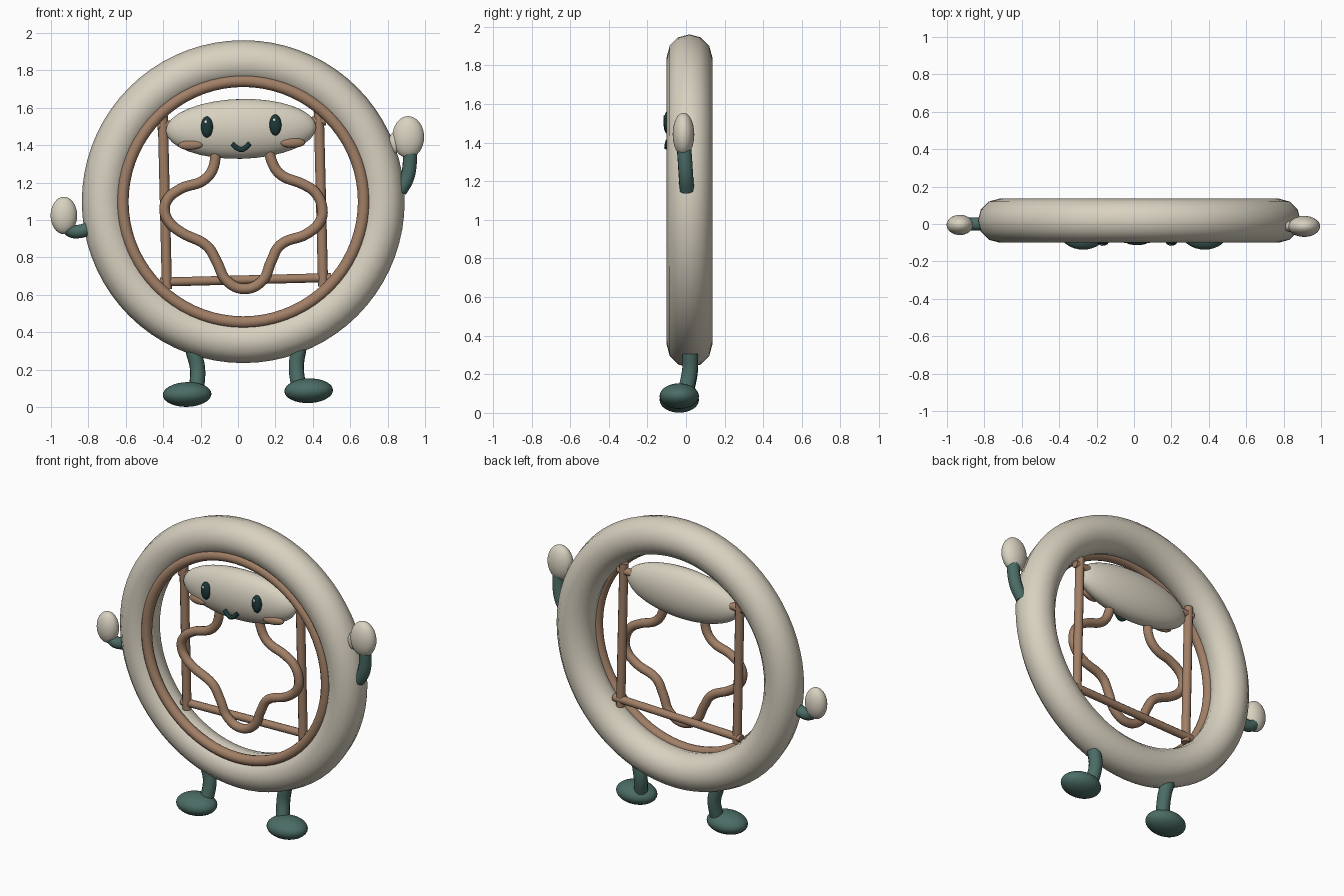
import bpy, math

if "Cube" in bpy.data.objects:
    bpy.data.objects.remove(bpy.data.objects["Cube"])


def material(name, rgb):
    m = bpy.data.materials.new(name)
    m.diffuse_color = (*rgb, 1)
    m.use_nodes = True
    m.node_tree.nodes["Principled BSDF"].inputs["Base Color"].default_value = m.diffuse_color
    return m


CREAM = material("cream", (0.69, 0.64, 0.53))
BROWN = material("wood_brown", (0.36, 0.215, 0.135))
GREEN = material("deep_green", (0.07, 0.15, 0.13))
DARK = material("dark_teal", (0.012, 0.04, 0.04))
WHITE = material("eye_white", (0.8, 0.8, 0.78))


def finish(name, mat):
    ob = bpy.context.object
    ob.name = name
    ob.data.materials.clear()
    ob.data.materials.append(mat)
    bpy.ops.object.shade_smooth()
    return ob


def ellipsoid(name, center, radii, mat, tilt=0.0, turn=0.0):
    bpy.ops.mesh.primitive_uv_sphere_add(segments=32, ring_count=16, location=center,
                                         rotation=(0, tilt, turn))
    bpy.context.object.scale = radii
    return finish(name, mat)


def ring(name, center, major, minor, sides, mat):
    bpy.ops.mesh.primitive_torus_add(location=center, rotation=(math.pi / 2, 0, 0),
                                     major_radius=major, minor_radius=minor,
                                     major_segments=72, minor_segments=sides)
    return finish(name, mat)


def tube(name, points, radius, mat):
    """Round capped tube running smoothly through the points."""
    cu = bpy.data.curves.new(name, 'CURVE')
    cu.dimensions = '3D'
    cu.bevel_depth = radius
    cu.bevel_resolution = 4
    cu.resolution_u = 6
    cu.use_fill_caps = True
    sp = cu.splines.new('BEZIER')
    sp.bezier_points.add(len(points) - 1)
    for bp, co in zip(sp.bezier_points, points):
        bp.co = co
        bp.handle_left_type = bp.handle_right_type = 'AUTO'
    ob = bpy.data.objects.new(name, cu)
    bpy.context.collection.objects.link(ob)
    bpy.ops.object.select_all(action='DESELECT')
    ob.select_set(True)
    bpy.context.view_layer.objects.active = ob
    bpy.ops.object.convert(target='MESH')
    finish(name, mat)
    bpy.ops.object.shade_smooth_by_angle(angle=math.radians(50))


# Hoop body and thin inner ring near its front
ring("hoop_body", (0.028, 0.018, 1.098), 0.745, 0.118, 12, CREAM)
ring("inner_ring", (0.028, -0.055, 1.098), 0.645, 0.032, 12, BROWN)

# Square frame of rods with overlapping ends
tube("left_post", [(-0.402, 0.02, 1.555), (-0.38, 0.02, 0.63)], 0.027, BROWN)
tube("right_post", [(0.432, 0.02, 1.58), (0.455, 0.02, 0.645)], 0.027, BROWN)
tube("bottom_bar", [(-0.417, 0.025, 0.668), (0.497, 0.025, 0.692)], 0.024, BROWN)
tube("top_bar", [(-0.43, 0.02, 1.505), (0.47, 0.02, 1.53)], 0.024, BROWN)

# Wavy star-shaped cord hanging from the head
wave = [(-0.125, 1.42), (-0.13, 1.285), (-0.18, 1.215), (-0.31, 1.165), (-0.38, 1.105),
        (-0.392, 1.045), (-0.365, 0.985), (-0.305, 0.935), (-0.165, 0.86), (-0.115, 0.78),
        (-0.06, 0.675), (0.035, 0.632), (0.13, 0.675), (0.178, 0.78), (0.225, 0.865),
        (0.375, 0.93), (0.44, 0.995), (0.45, 1.065), (0.41, 1.15), (0.35, 1.19),
        (0.225, 1.245), (0.18, 1.315), (0.162, 1.42)]
tube("wavy_cord", [(x, -0.02, z) for x, z in wave], 0.028, BROWN)

# Head and face
ellipsoid("head", (0.016, 0, 1.487), (0.402, 0.102, 0.16), CREAM, tilt=-0.025)
for side, x, z in (("left", -0.166, 1.497), ("right", 0.2, 1.508)):
    ellipsoid(side + "_eye", (x, -0.092, z), (0.032, 0.024, 0.056), DARK)
    ellipsoid(side + "_eye_glint", (x - 0.006, -0.112, z + 0.027), (0.008, 0.005, 0.009), WHITE)
for side, x, z, turn in (("left", -0.254, 1.401, -0.2), ("right", 0.294, 1.412, 0.2)):
    ellipsoid(side + "_cheek", (x, -0.055, z), (0.067, 0.02, 0.026), BROWN, -0.03, turn)
tube("mouth", [(-0.03, -0.093, 1.407), (-0.008, -0.098, 1.387), (0.018, -0.1, 1.376),
               (0.042, -0.098, 1.388), (0.062, -0.093, 1.409)], 0.013, DARK)

# Arms and hands
tube("left_arm", [(-0.78, 0, 0.965), (-0.84, 0, 0.94), (-0.895, 0, 0.945),
                  (-0.93, 0, 1.0)], 0.036, GREEN)
ellipsoid("left_hand", (-0.931, -0.005, 1.024), (0.071, 0.054, 0.1), CREAM)
tube("right_arm", [(0.865, 0.005, 1.155), (0.902, 0.0, 1.22), (0.918, -0.005, 1.3),
                   (0.918, -0.012, 1.4)], 0.038, GREEN)
ellipsoid("right_hand", (0.91, -0.013, 1.443), (0.085, 0.056, 0.112), CREAM)
ellipsoid("right_thumb", (0.836, -0.013, 1.412), (0.032, 0.03, 0.056), CREAM)

# Legs and feet
tube("left_leg", [(-0.24, 0.022, 0.3), (-0.217, 0.02, 0.21), (-0.222, -0.005, 0.09)],
     0.041, GREEN)
tube("right_leg", [(0.325, 0.022, 0.31), (0.312, 0.02, 0.22), (0.325, -0.005, 0.1)],
     0.041, GREEN)
ellipsoid("left_foot", (-0.272, -0.035, 0.067), (0.13, 0.102, 0.066), GREEN, tilt=-0.03)
ellipsoid("right_foot", (0.378, -0.035, 0.087), (0.13, 0.102, 0.066), GREEN, tilt=-0.03)
